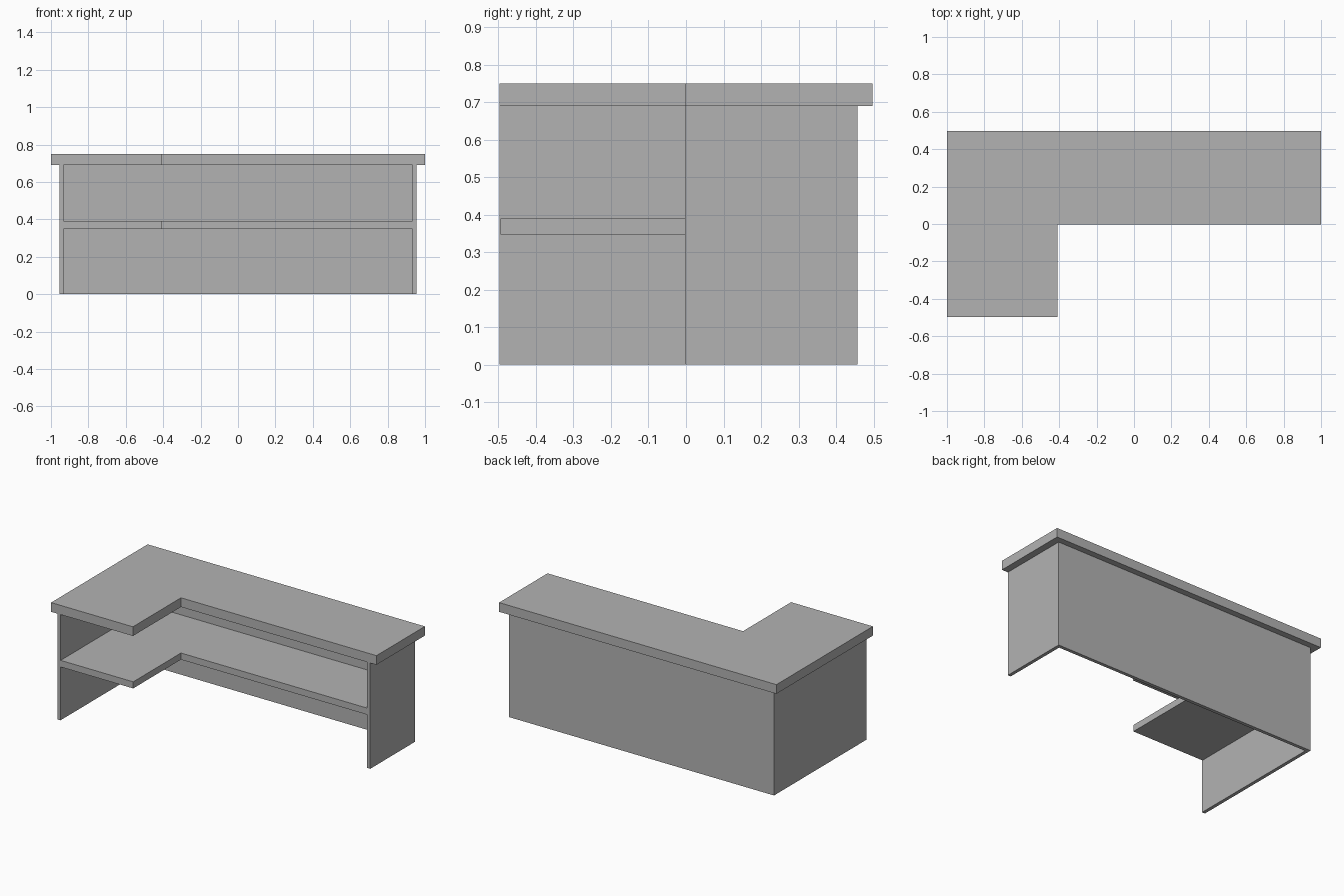
import bpy, bmesh

if "Cube" in bpy.data.objects:
    bpy.data.objects.remove(bpy.data.objects["Cube"])

grey = bpy.data.materials.new("light_grey")
grey.diffuse_color = (0.45, 0.45, 0.45, 1)
grey.use_nodes = True
grey.node_tree.nodes["Principled BSDF"].inputs["Base Color"].default_value = grey.diffuse_color


def slab(name, outline, z0, z1):
    """Extrude a plan outline (counter-clockwise) from z0 up to z1."""
    bm = bmesh.new()
    base = bm.faces.new([bm.verts.new((x, y, z0)) for x, y in outline])
    ext = bmesh.ops.extrude_face_region(bm, geom=[base], use_keep_orig=True)
    top = [v for v in ext["geom"] if isinstance(v, bmesh.types.BMVert)]
    bmesh.ops.translate(bm, verts=top, vec=(0, 0, z1 - z0))
    bmesh.ops.recalc_face_normals(bm, faces=bm.faces)
    mesh = bpy.data.meshes.new(name)
    bm.to_mesh(mesh)
    bm.free()
    mesh.materials.append(grey)
    obj = bpy.data.objects.new(name, mesh)
    bpy.context.collection.objects.link(obj)
    return obj


def l_shape(x0, x1, front, back):
    """L-shaped plan with the short wing at front left."""
    return [(x0, front), (STEP, front), (STEP, INNER),
            (x1, INNER), (x1, back), (x0, back)]


STEP, INNER = -0.41, -0.002      # inner corner of the L
FRONT, BACK = -0.497, 0.457      # depth of the carcass
OUT, IN, THICK = 0.955, 0.933, 0.022
TOP_Z = 0.69

# desktop
slab("desk_top", l_shape(-1, 1, FRONT, 0.497), TOP_Z, 0.75)

# left side, back and right side as one U-shaped panel
slab("side_and_back_panels",
     [(-OUT, FRONT), (-IN, FRONT), (-IN, BACK - THICK), (IN, BACK - THICK),
      (IN, INNER), (OUT, INNER), (OUT, BACK), (-OUT, BACK)], 0, TOP_Z)

# shelf inside the panels
slab("shelf", l_shape(-IN, IN, -0.494, BACK - THICK), 0.347, 0.39)
